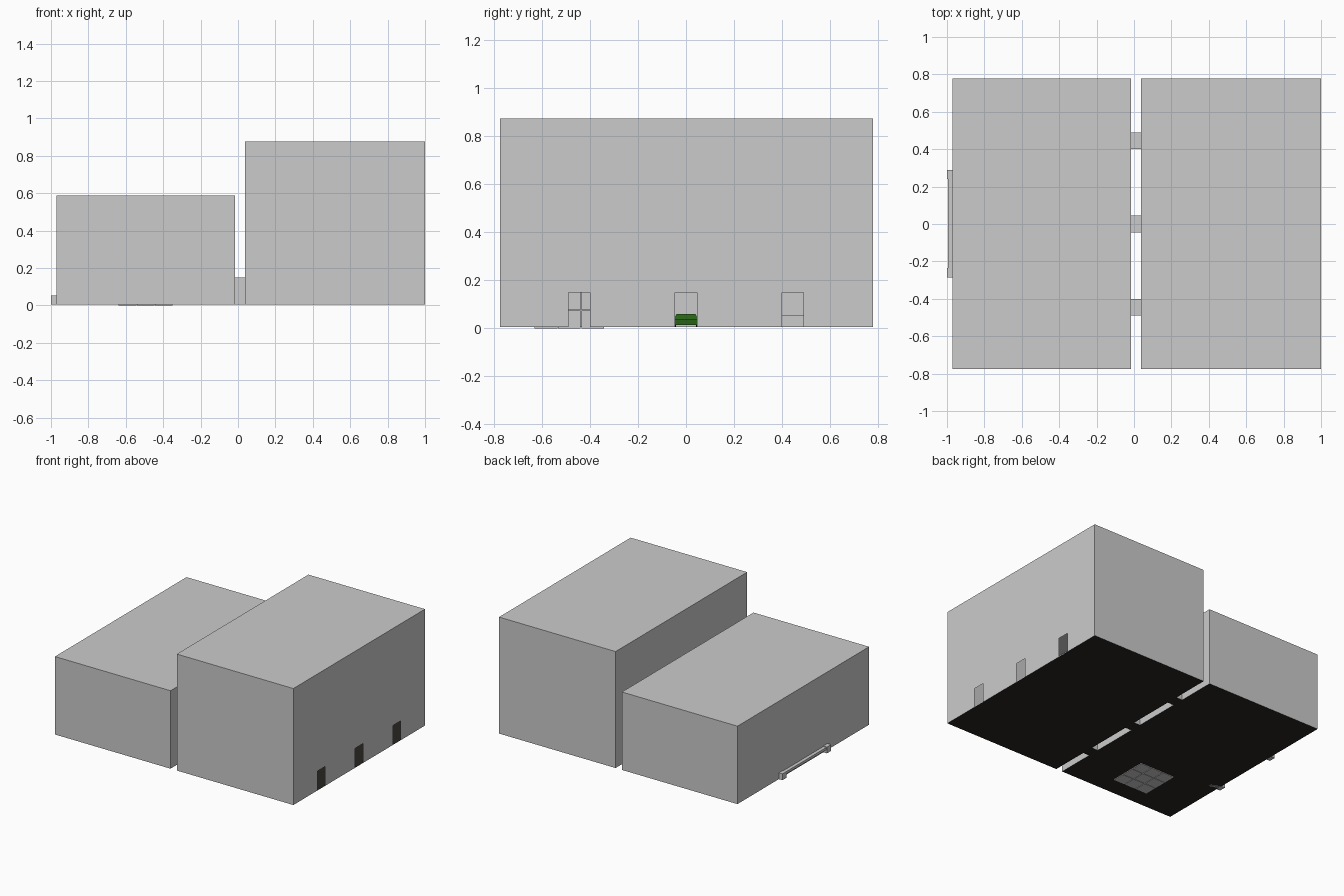
import bpy, bmesh
from mathutils import Vector

if "Cube" in bpy.data.objects:
    bpy.data.objects.remove(bpy.data.objects["Cube"])

Z0 = 0.005                       # floor level
Y0, Y1 = -0.775, 0.778           # room depth
DOORS = (-0.445, 0.0, 0.445)     # doorway centres
DW, DH = 0.045, 0.15             # doorway half width and top


def material(name, rgb):
    m = bpy.data.materials.new(name)
    m.diffuse_color = (*rgb, 1)
    m.use_nodes = True
    m.node_tree.nodes["Principled BSDF"].inputs["Base Color"].default_value = m.diffuse_color
    return m


DARK = material("dark_floor", (0.02, 0.018, 0.014))
GREEN = material("green_paint", (0.02, 0.12, 0.008))
BLACK = material("black_rubber", (0.01, 0.01, 0.01))


def faces_object(name, polys, mat=None):
    bm = bmesh.new()
    for p in polys:
        bm.faces.new([bm.verts.new(v) for v in p])
    bmesh.ops.remove_doubles(bm, verts=bm.verts, dist=1e-5)
    me = bpy.data.meshes.new(name)
    bm.to_mesh(me)
    bm.free()
    ob = bpy.data.objects.new(name, me)
    bpy.context.collection.objects.link(ob)
    if mat:
        me.materials.append(mat)
    return ob


def box(name, lo, hi, mat=None, taper=1.0):
    bm = bmesh.new()
    bmesh.ops.create_cube(bm, size=1)
    lo, hi = Vector(lo), Vector(hi)
    for v in bm.verts:
        if v.co.z > 0:
            v.co.x *= taper
            v.co.y *= taper
        v.co = (lo + hi) / 2 + v.co * (hi - lo)
    me = bpy.data.meshes.new(name)
    bm.to_mesh(me)
    bm.free()
    ob = bpy.data.objects.new(name, me)
    bpy.context.collection.objects.link(ob)
    if mat:
        me.materials.append(mat)
    return ob


def side_wall(x, top, doors, facing):
    # wall outline, notched from below at every doorway
    pts = [(Y0, Z0)]
    for c in doors:
        pts += [(c - DW, Z0), (c - DW, DH), (c + DW, DH), (c + DW, Z0)]
    pts += [(Y1, Z0), (Y1, top), (Y0, top)]
    poly = [(x, y, z) for y, z in pts]
    return poly if facing > 0 else poly[::-1]


def room(name, x0, x1, top, left_doors, right_doors):
    faces_object(name + "_walls", [
        side_wall(x0, top, left_doors, -1),
        side_wall(x1, top, right_doors, 1),
        [(x0, Y0, Z0), (x1, Y0, Z0), (x1, Y0, top), (x0, Y0, top)],
        [(x1, Y1, Z0), (x0, Y1, Z0), (x0, Y1, top), (x1, Y1, top)],
        [(x0, Y0, top), (x1, Y0, top), (x1, Y1, top), (x0, Y1, top)]])
    faces_object(name + "_floor", [
        [(x0, Y0, Z0), (x0, Y1, Z0), (x1, Y1, Z0), (x1, Y0, Z0)]], DARK)


# the two rooms
LX0, LX1, RX0, RX1 = -0.97, -0.015, 0.037, 1.0
room("low_room", LX0, LX1, 0.587, (), DOORS)
room("tall_room", RX0, RX1, 0.875, DOORS, DOORS)

# passages joining the doorways
for i, c in enumerate(DOORS):
    a, b = c - DW, c + DW
    faces_object(f"passage_{i}", [
        [(LX1, a, Z0), (RX0, a, Z0), (RX0, a, DH), (LX1, a, DH)],
        [(RX0, b, Z0), (LX1, b, Z0), (LX1, b, DH), (RX0, b, DH)],
        [(LX1, a, DH), (RX0, a, DH), (RX0, b, DH), (LX1, b, DH)]])
    faces_object(f"passage_floor_{i}", [
        [(LX1, a, Z0), (LX1, b, Z0), (RX0, b, Z0), (RX0, a, Z0)]], DARK)

# long bench poking through the left wall
box("bench_top", (-0.995, -0.237, 0.03), (-0.90, 0.24, 0.048))
for n, y in (("front", -0.285), ("back", 0.24)):
    box(f"bench_end_{n}", (-1.0, y, Z0), (-0.90, y + 0.05, 0.052))

# stack of crates, upper layer missing one corner
for k in range(2):
    for i in range(3):
        for j in range(3):
            if k and (i, j) == (2, 2):
                continue
            x, y, z = -0.638 + i * 0.097, -0.63 + j * 0.097, k * 0.077
            box(f"crate_{k}{i}{j}", (x, y, z), (x + 0.094, y + 0.094, z + 0.074))

# low platform behind the rear doorway
box("platform", (-0.65, 0.36, Z0), (-0.35, 0.64, 0.053))

# small green vehicle in the middle
box("vehicle_body", (-0.60, -0.055, 0.015), (-0.40, 0.055, 0.04), GREEN)
box("vehicle_cabin", (-0.56, -0.05, 0.04), (-0.45, 0.05, 0.06), GREEN, 0.8)
for x in (-0.56, -0.44):
    for y in (-0.05, 0.05):
        bpy.ops.mesh.primitive_cylinder_add(
            vertices=12, radius=0.016, depth=0.018,
            location=(x, y, 0.021), rotation=(1.5708, 0, 0))
        w = bpy.context.object
        w.name = "vehicle_wheel"
        w.data.materials.append(BLACK)
